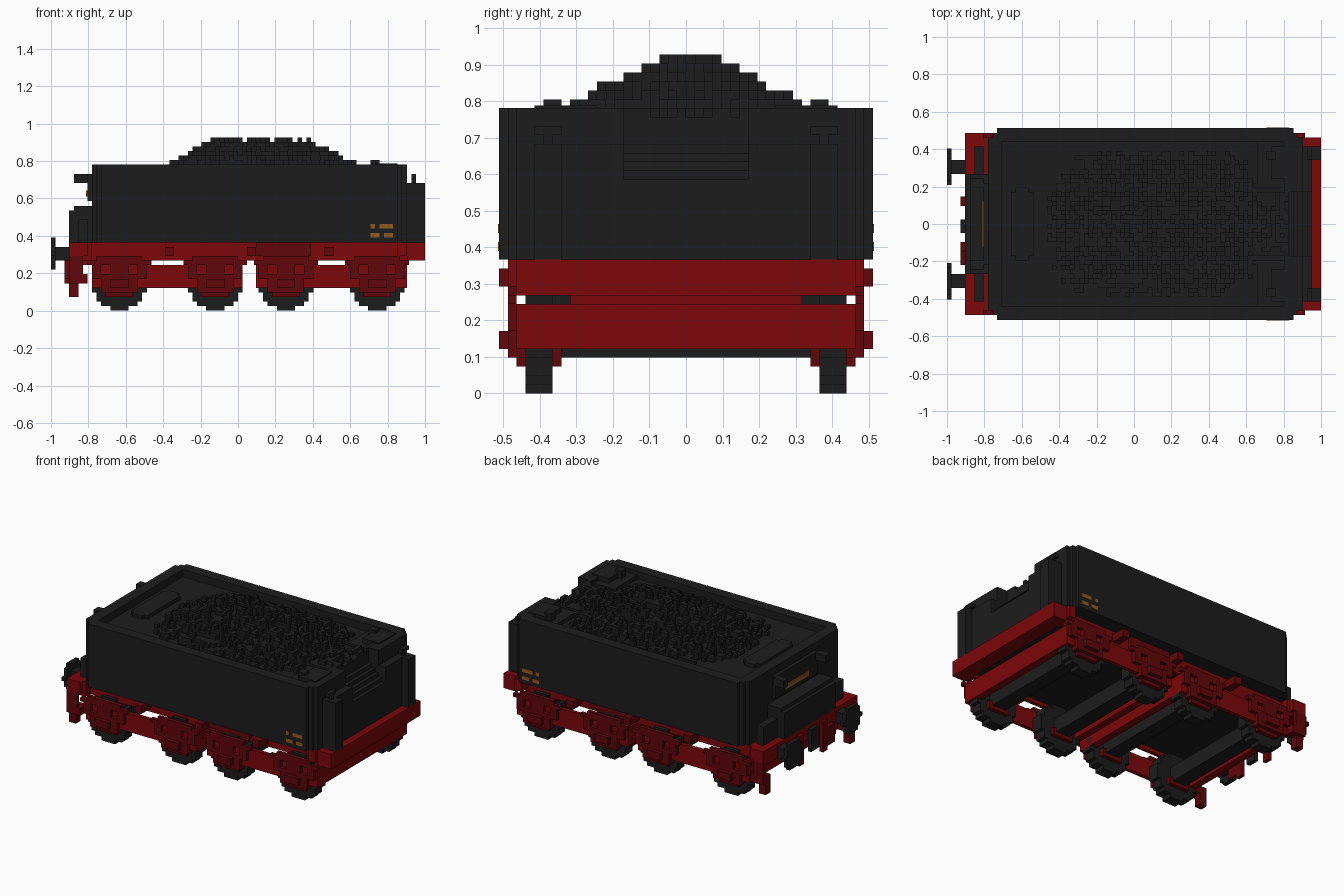
import bpy
import bmesh
import math
import random
from mathutils import Matrix

random.seed(4)
UNIT = 2 / 82  # edge length of one block; all sizes below are in blocks

cube = bpy.data.objects.get("Cube")
if cube:
    bpy.data.objects.remove(cube, do_unlink=True)


def make_material(name, red, green, blue):
    mat = bpy.data.materials.new(name)
    mat.use_nodes = True
    colour = (red, green, blue, 1)
    mat.diffuse_color = colour
    mat.node_tree.nodes["Principled BSDF"].inputs["Base Color"].default_value = colour
    return mat


black = make_material("soot black", .012, .012, .012)
frame_red = make_material("frame red", .2, .002, .003)
dark_red = make_material("dark spring red", .115, .002, .003)
brass = make_material("brass", .28, .1, .015)


def add_box(bm, x, y, z):
    centre = [(a + b) / 2 * UNIT for a, b in (x, y, z)]
    size = [abs(b - a) * UNIT for a, b in (x, y, z)]
    matrix = Matrix.Translation(centre) @ Matrix.Diagonal((*size, 1))
    bmesh.ops.create_cube(bm, size=1, matrix=matrix)


def finish(name, material, bm):
    mesh = bpy.data.meshes.new(name)
    bm.to_mesh(mesh)
    bm.free()
    mesh.materials.append(material)
    obj = bpy.data.objects.new(name, mesh)
    bpy.context.scene.collection.objects.link(obj)


def box(name, material, x, y, z, mirror=False, at=(0,)):
    """One block part, optionally mirrored across y and repeated along x."""
    bm = bmesh.new()
    for offset in at:
        along = (x[0] + offset, x[1] + offset)
        add_box(bm, along, y, z)
        if mirror:
            add_box(bm, along, (-y[1], -y[0]), z)
    finish(name, material, bm)


def disc_rows(radius):
    """Rows of a stepped disc: bottom, top, half width."""
    for row in range(int(radius * 2)):
        low = row - radius
        yield low, low + 1, round(math.sqrt(radius ** 2 - (low + .5) ** 2))


axles = (-26, -5, 10.5, 30.5)
bogies = (-32, 4)

# Tank body with stepped corners
for step in range(3):
    edge = 21 - step
    box("tank_side_layer", black, x=(-30 - step, 35), y=(-edge, edge), z=(15, 24))
    box("tank_upper_layer", black, x=(-30 - step, 34), y=(-edge, edge), z=(24, 30))
    box("tank_cab_corner", black, x=(33, 35 + step), y=(7, edge), z=(15, 32), mirror=True)
    box("tank_rim_side", black, x=(-30 - step, 35), y=(18, edge), z=(30, 32), mirror=True)
box("tank_rim_rear", black, x=(-32, -29), y=(-19, 19), z=(30, 32))

# Deck, tool boxes and filler hatch
box("cab_deck", black, x=(27, 35), y=(8, 18), z=(30, 31), mirror=True)
box("tool_box", black, x=(30, 35), y=(10, 17), z=(31, 32.3), mirror=True)
box("tool_box_catch", black, x=(29, 31), y=(14, 16), z=(31, 33), mirror=True)
box("filler_hatch", black, x=(-27, -22), y=(-7, 7), z=(30, 31))
box("filler_hatch_ends", black, x=(-26, -23), y=(7, 8), z=(30, 31), mirror=True)

# Cab end wall, shovelling slope and shields
box("cab_wall", black, x=(34, 39), y=(7, 17), z=(15, 28), mirror=True)
box("cab_wall_centre", black, x=(33, 39), y=(-7, 7), z=(15, 24))
for step in range(5):
    box("slope_step", black, x=(33, 38 - step), y=(-7, 7), z=(24 + step, 25 + step))
box("cab_post", black, x=(38, 39), y=(15, 16), z=(28, 29), mirror=True)
box("cab_post_top", black, x=(38, 39), y=(14, 17), z=(29, 30), mirror=True)
box("cab_shield", black, x=(39, 41), y=(14, 17), z=(15, 28), mirror=True)

# Coal heap, one column per block
coal = bmesh.new()
for col in range(-21, 34):
    for row in range(-16, 16):
        x, y = col + .5, row + .5
        if x > 27 and abs(y) > 7:
            continue
        fall = math.hypot(max(0, abs(x - 5) - 9), max(0, abs(y) - 2))
        height = round(37.5 - fall * .5 + random.uniform(-1.8, .9))
        if x > 27:
            height = max(height, random.choice((31, 32)))
        height = min(height, 38)
        if height > 30:
            add_box(coal, (col, col + 1), (row, row + 1), (30, height))
finish("coal_heap", black, coal)

# Rear cabinet, name board and lamp brackets
box("rear_cabinet", black, x=(-37, -32), y=(-11, 11), z=(15, 22))
box("rear_cabinet_lid", black, x=(-36, -32), y=(-11, 11), z=(22, 23))
box("rear_cabinet_flange", black, x=(-35, -33), y=(11, 17), z=(15, 20), mirror=True)
box("name_board", black, x=(-33, -32), y=(-9, 9), z=(24, 30))
box("lamp_bracket", black, x=(-36, -33), y=(8, 10), z=(28, 30), mirror=True)
box("rear_name_plate", brass, x=(-33.3, -33), y=(-5, 5), z=(25, 26.3))

# Brass plates on the tank sides
for low, left, right in ((18, 29, 30), (18, 31, 34), (16, 29, 31), (16, 32, 34)):
    box("brass_plate", brass, x=(left, right), y=(21, 21.1), z=(low, low + 1), mirror=True)

# Underframe
box("underfloor", black, x=(-32, 37), y=(-16, 16), z=(12, 15))
box("side_sill", frame_red, x=(-32, 37), y=(16, 17), z=(11, 15), mirror=True)
box("sill_rib", dark_red, x=(-1, 1), y=(17, 21), z=(12, 14), mirror=True, at=(-15, 3, 20))
box("sill_panel", dark_red, x=(4, 16), y=(17, 18), z=(12, 15), mirror=True)
box("cab_end_beam", frame_red, x=(37, 41), y=(-19, 19), z=(11, 15))
box("cab_end_beam_tip", frame_red, x=(35, 37), y=(16, 20), z=(12, 15), mirror=True)
box("buffer_beam", frame_red, x=(-37, -32), y=(-19, 19), z=(11, 15))
box("buffer_beam_tip", frame_red, x=(-37, -33), y=(19, 20), z=(12, 15), mirror=True)
box("buffer_beam_foot", frame_red, x=(-34, -32), y=(-13, 13), z=(10, 11))

# Rear steps, hoses and hook
box("rear_step", dark_red, x=(-37, -33), y=(17, 20), z=(6, 8), mirror=True)
box("rear_step_hanger", dark_red, x=(-37, -34), y=(19, 20), z=(6, 12), mirror=True)
box("rear_step_foot", dark_red, x=(-37, -35), y=(17, 19), z=(3, 6), mirror=True)
box("brake_hose", dark_red, x=(-38, -37), y=(4, 6), z=(6, 14), mirror=True)
box("outer_hose", dark_red, x=(-38, -37), y=(-9, -6), z=(7, 12))
box("coupling_hook", black, x=(-38, -37), y=(-2, 1), z=(8, 14))

# Buffers
box("buffer_shaft", black, x=(-40, -37), y=(11, 14), z=(11, 14), mirror=True)
head = bmesh.new()
for low, high, half in disc_rows(3.5):
    for side in (-12.5, 12.5):
        add_box(head, (-41, -40), (side - half, side + half), (12.5 + low, 12.5 + high))
finish("buffer_heads", black, head)

# Bogie frames
box("bogie_side_frame", frame_red, x=(0, 33), y=(18, 19), z=(5, 10), mirror=True, at=bogies)
box("bogie_end_beam", frame_red, x=(0, 2), y=(-18, 18), z=(5, 10), at=bogies)
box("bogie_end_beam_inner", frame_red, x=(31, 33), y=(-18, 18), z=(5, 10), at=bogies)

# Wheels and axles
for axle in axles:
    wheel = bmesh.new()
    for low, high, half in disc_rows(6):
        for side in (-18, 15):
            add_box(wheel, (axle - half, axle + half), (side, side + 3), (6 + low, 6 + high))
    finish("wheel_pair", black, wheel)
box("axle", black, x=(-2, 2), y=(-15, 15), z=(4, 8), at=axles)

# Leaf springs on hangers, and axle boxes
box("spring_top", dark_red, x=(-7, 7), y=(19, 20), z=(10, 11), mirror=True, at=axles)
box("spring_top_plate", dark_red, x=(-5, 5), y=(19, 20), z=(11, 12), mirror=True, at=axles)
for side in (-5, 5):
    hangers = [axle + side for axle in axles]
    box("spring_hanger", dark_red, x=(-1, 1), y=(19, 20), z=(7, 10), mirror=True, at=hangers)
box("spring_leaf", dark_red, x=(-4, 4), y=(19, 20), z=(6, 8), mirror=True, at=axles)
box("axle_box", dark_red, x=(-2, 2), y=(19, 20), z=(5, 10), mirror=True, at=axles)
box("axle_box_cover", dark_red, x=(-2, 2), y=(20, 21), z=(5, 7), mirror=True, at=axles)
box("axle_guard", dark_red, x=(-4, 4), y=(18, 20), z=(4, 6), mirror=True, at=axles)
box("axle_guard_foot", dark_red, x=(-3, 3), y=(18, 19), z=(3, 4), mirror=True, at=axles)
box("brake_block", dark_red, x=(-3, 3), y=(14, 15), z=(3, 5), mirror=True, at=axles)
